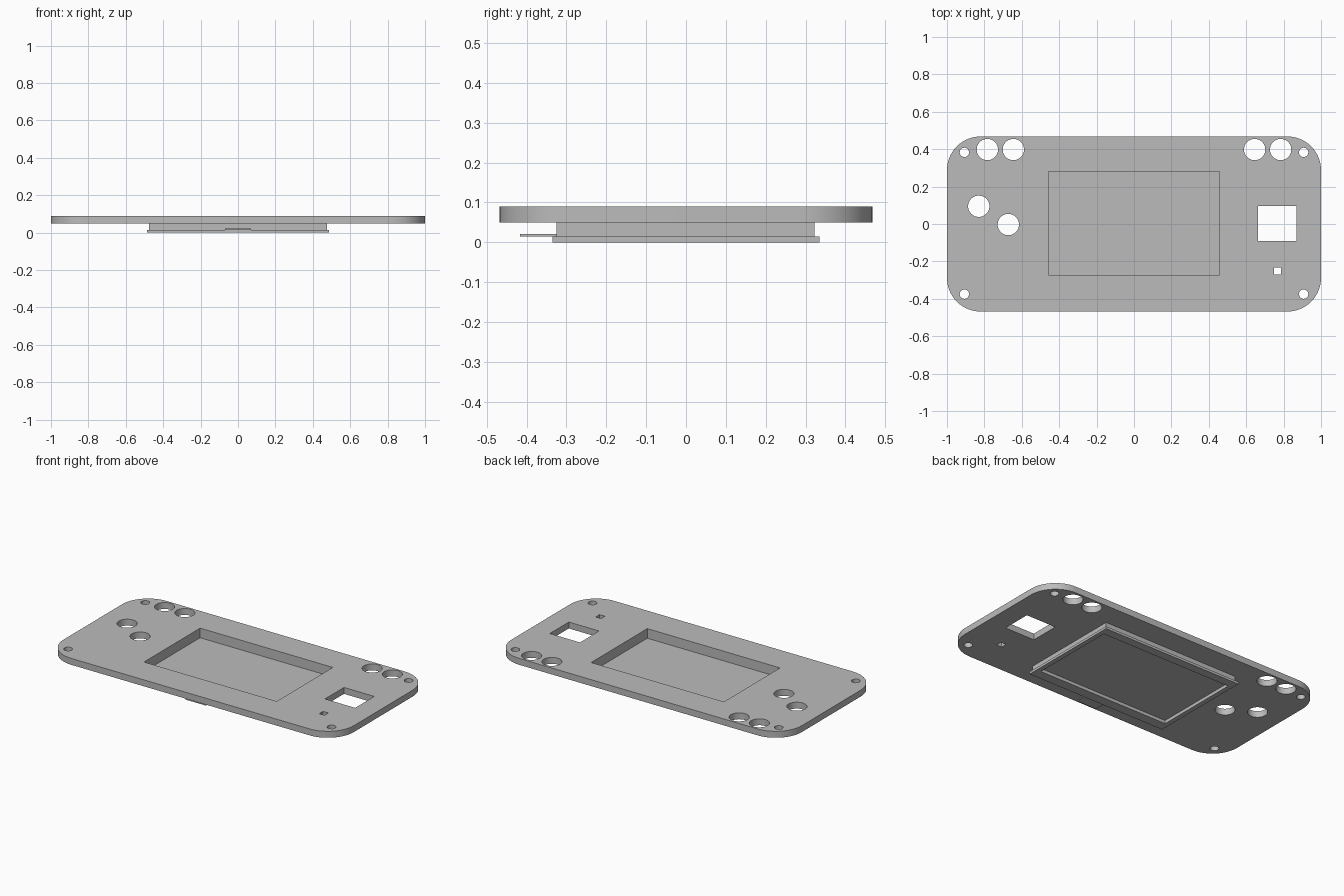
import bpy, bmesh
from math import sin, cos, pi

cube = bpy.data.objects.get("Cube")
if cube:
    bpy.data.objects.remove(cube, do_unlink=True)

grey = bpy.data.materials.new("plain grey")
grey.use_nodes = True
COLOUR = (0.5, 0.5, 0.5, 1)
grey.diffuse_color = COLOUR
grey.node_tree.nodes["Principled BSDF"].inputs["Base Color"].default_value = COLOUR


def circle(x, y, r, n=40):
    return [(x + r * cos(2 * pi * i / n), y + r * sin(2 * pi * i / n)) for i in range(n)]


def rect(x0, x1, y0, y1):
    return [(x0, y0), (x1, y0), (x1, y1), (x0, y1)]


def rounded(hx, hy, r, n=14):
    points = []
    for k, (sx, sy) in enumerate([(1, 1), (-1, 1), (-1, -1), (1, -1)]):
        for i in range(n + 1):
            a = (k + i / n) * pi / 2
            points.append((sx * (hx - r) + r * cos(a), sy * (hy - r) + r * sin(a)))
    return points


def panel(name, z0, z1, outline, holes=()):
    """Extrude a flat outline with holes between two heights."""
    curve = bpy.data.curves.new(name, "CURVE")
    curve.dimensions = "2D"
    curve.fill_mode = "BOTH"
    curve.extrude = (z1 - z0) / 2
    for loop in [outline, *holes]:
        spline = curve.splines.new("POLY")
        spline.points.add(len(loop) - 1)
        for p, (x, y) in zip(spline.points, loop):
            p.co = (x, y, 0, 1)
        spline.use_cyclic_u = True
    source = bpy.data.objects.new(name + " outline", curve)
    bpy.context.collection.objects.link(source)
    graph = bpy.context.evaluated_depsgraph_get()
    mesh = bpy.data.meshes.new_from_object(source.evaluated_get(graph))
    bpy.data.objects.remove(source, do_unlink=True)

    bm = bmesh.new()
    bm.from_mesh(mesh)
    bmesh.ops.remove_doubles(bm, verts=bm.verts, dist=1e-5)
    bmesh.ops.translate(bm, verts=bm.verts, vec=(0, 0, (z0 + z1) / 2))
    bmesh.ops.recalc_face_normals(bm, faces=bm.faces)
    bm.to_mesh(mesh)
    bm.free()
    mesh.materials.clear()
    mesh.materials.append(grey)
    obj = bpy.data.objects.new(name, mesh)
    bpy.context.collection.objects.link(obj)
    bpy.ops.object.select_all(action="DESELECT")
    obj.select_set(True)
    bpy.context.view_layer.objects.active = obj
    bpy.ops.object.shade_smooth_by_angle(angle=pi / 6)
    return obj


# Openings in the face plate
window = rect(-0.457, 0.457, -0.272, 0.28)
stick_opening = rect(0.662, 0.87, -0.09, 0.097)
small_slot = rect(0.748, 0.785, -0.27, -0.232)
screw_holes = [circle(s * 0.907, y, 0.025, 24) for s in (-1, 1) for y in (0.383, -0.375)]
button_holes = [circle(s * x, 0.398, 0.057) for s in (-1, 1) for x in (0.645, 0.784)]
button_holes += [circle(-0.83, 0.095, 0.057), circle(-0.672, -0.003, 0.057)]

panel("face_plate", 0.05, 0.09, rounded(1, 0.468, 0.18),
      [window, stick_opening, small_slot, *screw_holes, *button_holes])

# Screen holder under the window
panel("screen_frame", 0.015, 0.05, rect(-0.475, 0.475, -0.325, 0.322), [window])
panel("screen_flange", 0, 0.015, rect(-0.487, 0.487, -0.335, 0.335), [window])
panel("screen_panel", 0.02, 0.03, window)
panel("cable_tab", 0.015, 0.021, rect(-0.07, 0.07, -0.417, -0.32))
